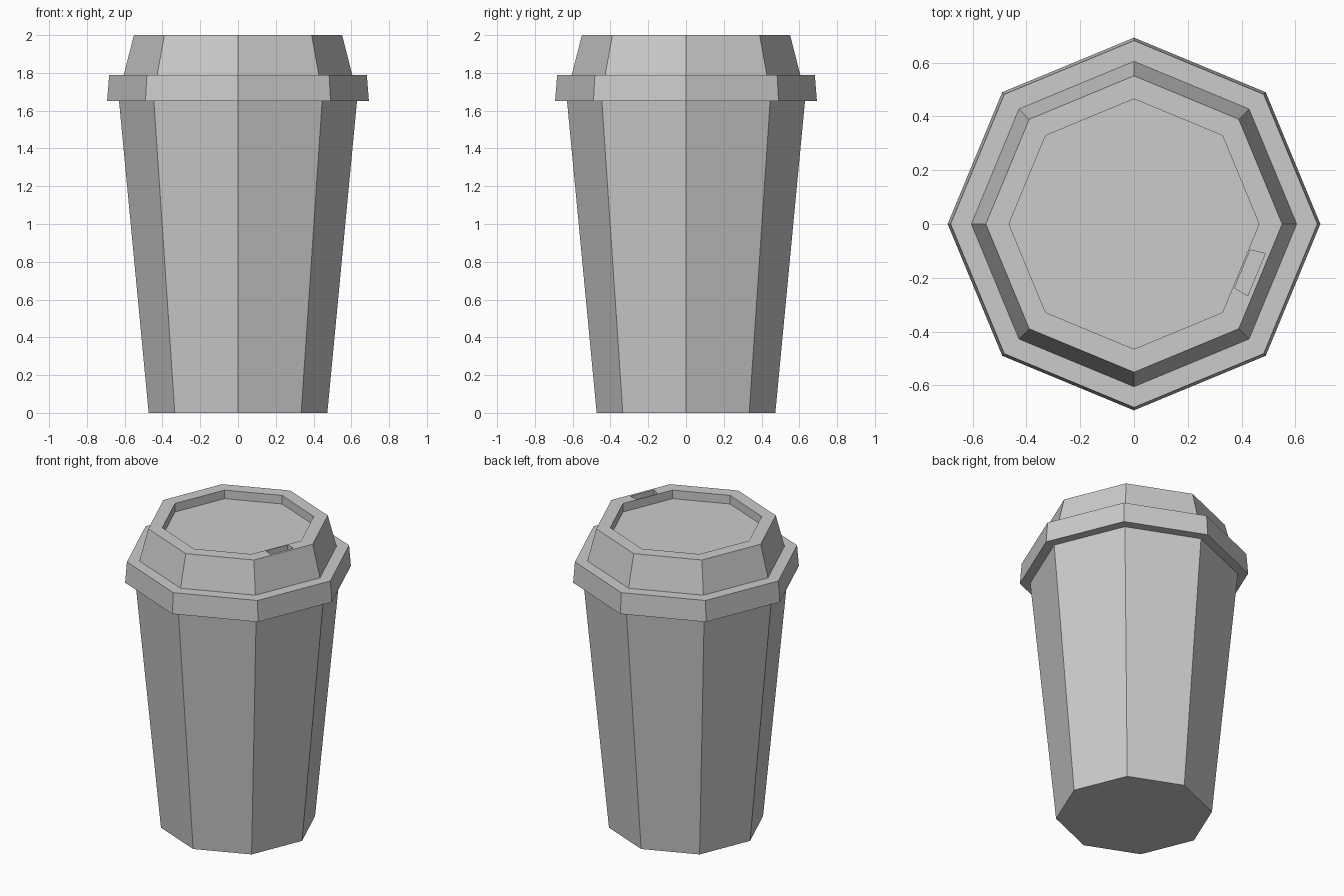
import bpy, bmesh
from math import cos, sin, pi
from mathutils import Vector

if "Cube" in bpy.data.objects:
    bpy.data.objects.remove(bpy.data.objects["Cube"])

SIDES = 8


def lathe(profile, cap_start=False, cap_end=False):
    """Eight-sided surface from (radius, height) pairs; returns bmesh and face bands."""
    bm = bmesh.new()
    rings = [[bm.verts.new((r * cos(2 * pi * i / SIDES), r * sin(2 * pi * i / SIDES), z))
              for i in range(SIDES)] for r, z in profile]
    bands = []
    for a, b in zip(rings, rings[1:]):
        bands.append([bm.faces.new((a[i], a[(i + 1) % SIDES], b[(i + 1) % SIDES], b[i]))
                      for i in range(SIDES)])
    if cap_start:
        bm.faces.new(rings[0][::-1])
    if cap_end:
        bm.faces.new(rings[-1])
    return bm, bands


def finish(bm, name):
    mesh = bpy.data.meshes.new(name)
    bm.to_mesh(mesh)
    bm.free()
    obj = bpy.data.objects.new(name, mesh)
    bpy.context.collection.objects.link(obj)
    return obj


# Tapered paper cup
bm, _ = lathe([(0.473, 0), (0.63, 1.652)], cap_start=True)
finish(bm, "cup_body")

# Lid: overhanging rim, sloped collar and recessed top
bm, bands = lathe([(0.63, 1.652), (0.693, 1.652), (0.682, 1.79), (0.605, 1.79),
                   (0.551, 2.0), (0.465, 2.0), (0.465, 1.943)], cap_end=True)

# Drinking hole sunk into the flat top ring on the right, toward the front
top_face = bands[4][SIDES - 1]
bmesh.ops.inset_individual(bm, faces=[top_face], thickness=0.005)
out = Vector((cos(pi / 8), -sin(pi / 8), 0))
along = Vector((-out.y, out.x, 0))
centre = top_face.calc_center_median()
for v in top_face.verts:
    d = v.co - centre
    s = 1 if d.dot(out) > 0 else -1
    t = 1 if d.dot(along) > 0 else -1
    v.co = out * (0.4645 + s * 0.028) + along * t * (0.0805 + s * 0.004) + Vector((0, 0, 2))
floor = bmesh.ops.extrude_discrete_faces(bm, faces=[top_face])["faces"][0]
top_verts = list(floor.verts)
# Walls joining the hole edge to its floor
loop_edges = [e for e in bm.edges if e.is_boundary and
              all(abs(v.co.z - 2) < 1e-4 for v in e.verts) and e not in floor.edges]
for v in top_verts:
    v.co.z -= 0.06
if loop_edges:
    bmesh.ops.bridge_loops(bm, edges=loop_edges + list(floor.edges))
bmesh.ops.recalc_face_normals(bm, faces=bm.faces)
finish(bm, "lid")
